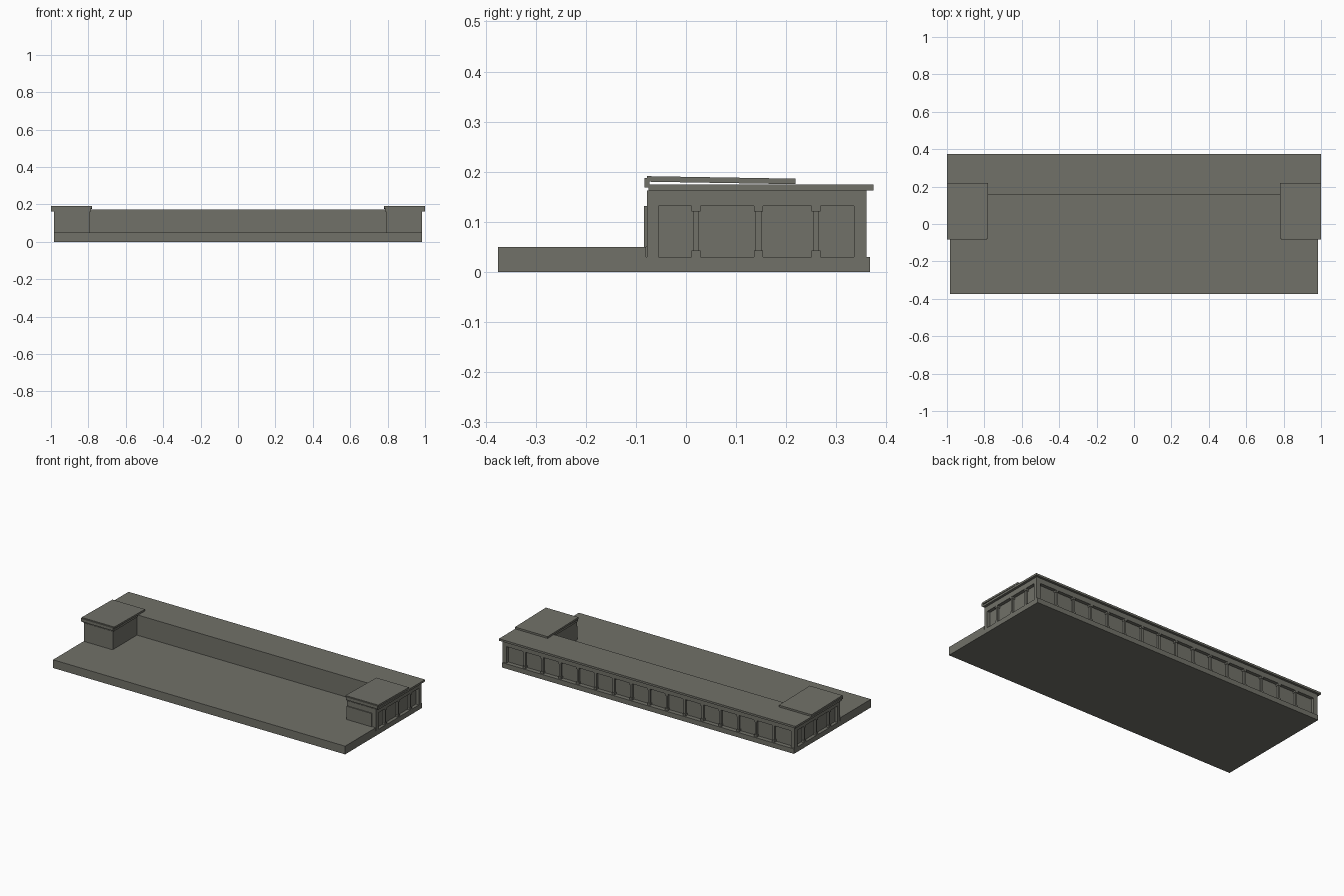
import bpy, bmesh

if "Cube" in bpy.data.objects:
    bpy.data.objects.remove(bpy.data.objects["Cube"])

stone = bpy.data.materials.new("olive grey concrete")
stone.diffuse_color = (0.165, 0.165, 0.14, 1)
stone.use_nodes = True
stone.node_tree.nodes["Principled BSDF"].inputs["Base Color"].default_value = stone.diffuse_color


def boxes(name, items, mat=stone):
    """One object from boxes given as (x0, x1, y0, y1, z0, z1)."""
    bm = bmesh.new()
    for x0, x1, y0, y1, z0, z1 in items:
        r = bmesh.ops.create_cube(bm, size=1)
        for v in r["verts"]:
            v.co = ((x0 + x1) / 2 + v.co.x * (x1 - x0),
                    (y0 + y1) / 2 + v.co.y * (y1 - y0),
                    (z0 + z1) / 2 + v.co.z * (z1 - z0))
    me = bpy.data.meshes.new(name)
    bm.to_mesh(me)
    bm.free()
    me.materials.append(mat)
    ob = bpy.data.objects.new(name, me)
    bpy.context.collection.objects.link(ob)
    return ob


def both(items):
    """Repeat boxes mirrored across x = 0."""
    return items + [(-b, -a, *rest) for a, b, *rest in items]


X = 0.985          # outer end wall
BACK = 0.36        # outer back wall
FRONT = -0.08      # front of the wings
RIN = 0.02         # window recess depth
SILL, HEAD, TOP = 0.03, 0.131, 0.162

# Ground platform, and low plinth under the building
boxes("platform", [(-X, X, -0.375, FRONT, 0, 0.05),
                   (-0.79, 0.79, FRONT, 0.16, 0, 0.05)])
boxes("plinth", [(-X, X, 0.155, 0.367, 0, SILL)]
      + both([(0.79, X, FRONT, 0.155, 0, SILL)]))

# Recessed wall cores
boxes("back_hall", [(-X + RIN, X - RIN, 0.155, BACK - RIN, SILL, TOP)])
boxes("wings", both([(0.79, X - RIN, FRONT + 0.002, 0.155, SILL, TOP)]))

# Lintel band and corner piers framing the window bays
boxes("lintels", [(-X, X, BACK - RIN, BACK, HEAD, TOP)]
      + both([(X - RIN, X, FRONT + 0.002, BACK - RIN, HEAD, TOP)]))
boxes("corner_piers", both([(X - 0.025, X, 0.335, BACK, SILL, HEAD),
                            (X - RIN, X, FRONT + 0.002, -0.055, SILL, HEAD)]))


def column(cx, cy):
    """Slim shaft with a wider base and capital."""
    def part(h, z0, z1):
        return (cx - h, cx + h, cy - h, cy + h, z0, z1)
    return [part(0.006, SILL, HEAD), part(0.009, SILL, 0.043),
            part(0.009, 0.12, HEAD)]


cols = []
for i in range(1, 16):                       # fifteen along the back
    cols += column(-0.96 + 0.12 * i, BACK - 0.0095)
for y in (0.02, 0.145, 0.26):                # three on each end
    cols += both(column(X - 0.0095, y))
boxes("columns", cols)

# Front panel of the right wing
boxes("front_panel", [(0.79, 0.96, -0.084, -0.078, 0.05, 0.131)])

# Flat roof with an overhang
boxes("main_roof", [(-1, 1, 0.155, 0.374, TOP, 0.174)]
      + both([(0.785, 1, -0.075, 0.155, TOP, 0.174)]))

# Tilted upper roofs on the wings, sloping down to the back
upper = boxes("upper_roofs", both([(0.78, 1, -0.078, 0.219, 0.18, 0.191)]))
for v in upper.data.vertices:
    v.co.z -= (v.co.y + 0.078) * 0.017
boxes("roof_fascia", both([(0.785, 1, -0.083, -0.073, 0.168, 0.187)]))
